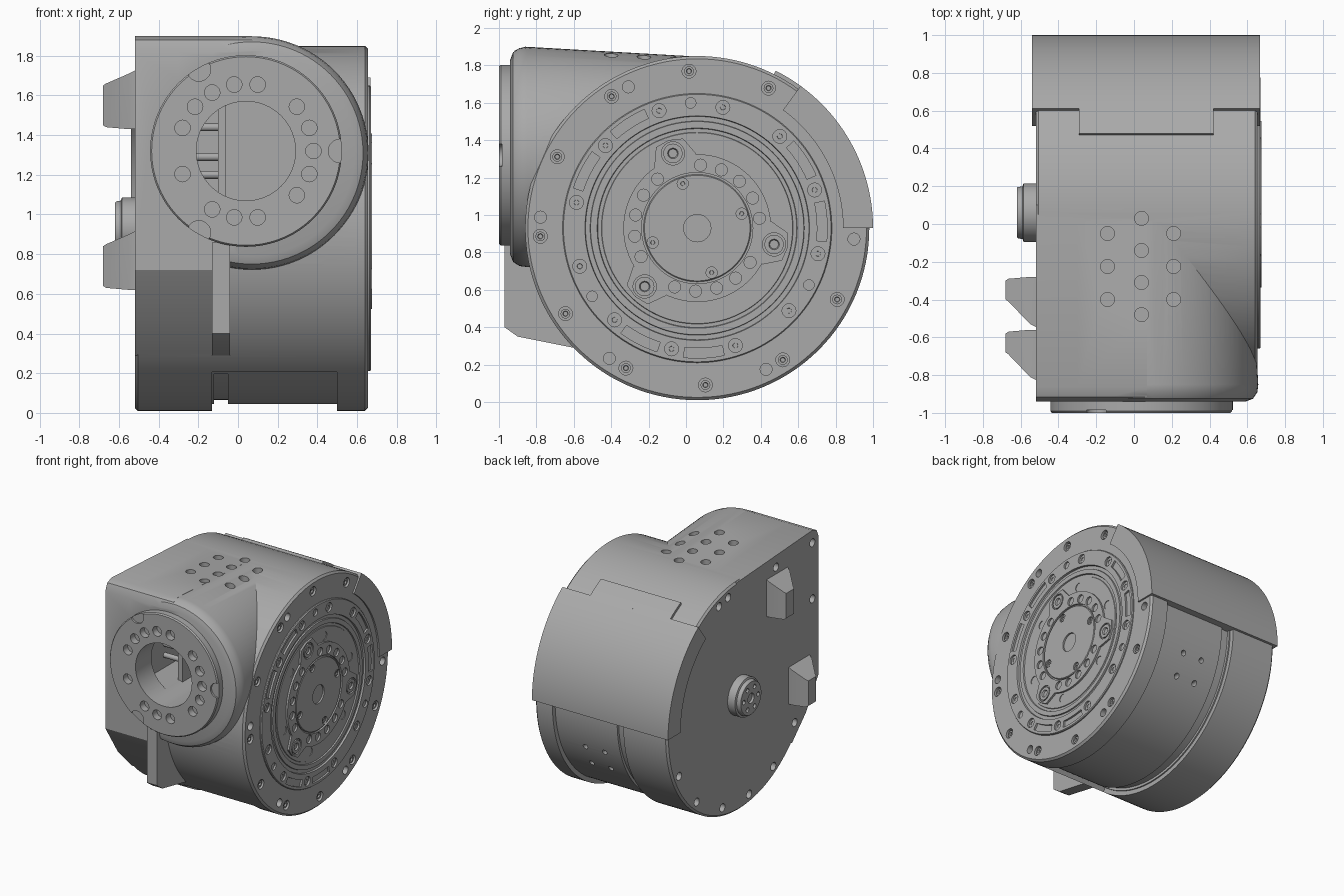
import bpy, bmesh
from math import cos, sin, radians, pi

if "Cube" in bpy.data.objects:
    bpy.data.objects.remove(bpy.data.objects["Cube"])

grey = bpy.data.materials.new("machined_grey")
grey.use_nodes = True
grey.diffuse_color = (0.4, 0.4, 0.4, 1)
grey.node_tree.nodes["Principled BSDF"].inputs["Base Color"].default_value = (0.4, 0.4, 0.4, 1)

CY, CZ = 0.06, 0.93        # drum axis
FX, FZ = 0.04, 1.32        # flange axis


# ---------- helpers ----------
def place(axis, u, v, w):
    return {"X": (w, u, v), "Y": (u, w, v), "Z": (u, v, w)}[axis]


def loft(axis, sections):
    return axis, sections


def prism(axis, pts, a, b):
    return loft(axis, [(pts, a), (pts, b)])


def circle(c, r, n):
    return [(c[0] + r * cos(2 * pi * i / n), c[1] + r * sin(2 * pi * i / n)) for i in range(n)]


def lathe(axis, c, profile, n=96):
    return loft(axis, [(circle(c, r, n), w) for r, w in profile])


def cyl(axis, c, r, a, b, n=20):
    return lathe(axis, c, [(r, a), (r, b)], n)


def box(x, y, z):
    return prism("Z", [(x[0], y[0]), (x[1], y[0]), (x[1], y[1]), (x[0], y[1])], *z)


def polar(r, deg):
    return CY + r * cos(radians(deg)), CZ + r * sin(radians(deg))


def sector(r0, r1, d0, d1, a, b, n=32):
    steps = [d0 + (d1 - d0) * i / n for i in range(n + 1)]
    return prism("X", [polar(r1, d) for d in steps] + [polar(r0, d) for d in reversed(steps)], a, b)


def solid(name, *parts):
    bm = bmesh.new()
    for axis, sections in parts:
        rings = [[bm.verts.new(place(axis, u, v, w)) for u, v in pts] for pts, w in sections]
        n = len(rings[0])
        for low, high in zip(rings, rings[1:]):
            for i in range(n):
                j = (i + 1) % n
                bm.faces.new((low[i], low[j], high[j], high[i]))
        bm.faces.new(rings[0])
        bm.faces.new(rings[-1])
    bmesh.ops.recalc_face_normals(bm, faces=bm.faces)
    mesh = bpy.data.meshes.new(name)
    bm.to_mesh(mesh)
    bm.free()
    mesh.materials.append(grey)
    obj = bpy.data.objects.new(name, mesh)
    bpy.context.collection.objects.link(obj)
    return obj


def combine(obj, operation, *tools):
    for parts in tools:
        tool = solid("cutter", *parts)
        tool.hide_render = True
        mod = obj.modifiers.new("bool", "BOOLEAN")
        mod.operation, mod.solver, mod.object = operation, "EXACT", tool
        bpy.context.view_layer.update()
        graph = bpy.context.evaluated_depsgraph_get()
        mesh = bpy.data.meshes.new_from_object(obj.evaluated_get(graph))
        obj.modifiers.clear()
        obj.data = mesh
        bpy.data.objects.remove(tool)


def head(c, r, a, b):
    return lathe("X", c, [(r, a), (r, b), (r * 0.55, b), (r * 0.45, b - 0.012)], 16)


# ---------- housing: drum, front block, boss and fin ----------
housing = solid("housing", lathe("X", (CY, CZ), [
    (0.905, -0.52), (0.92, -0.505), (0.92, 0.64), (0.905, 0.655)], 128))
side = [(-0.94, 0.72), (-0.78, 0.47), (-0.6, 0.29), (0, 0.6), (0.1, 1.845),
        (-0.86, 1.9), (-0.915, 1.88), (-0.94, 1.82)]
upper = [(-0.94, 1.31), (0, 1.31)] + side[4:]
boss = lathe("Y", (0.07, 1.31), [(0.52, -0.94), (0.56, -0.925), (0.583, -0.89),
                                 (0.588, -0.85), (0.535, 0.1)])
fin = [(-0.97, 0.86), (-0.97, 0.4), (-0.9, 0.35), (-0.5, 0.27), (-0.5, 0.86)]
combine(housing, "UNION",
        [prism("X", side, -0.52, -0.12)],
        [prism("X", upper, -0.3, 0.07)],
        [boss],
        [prism("X", fin, -0.13, -0.04)])

# recessed belt under the drum, front bore, inner pocket
combine(housing, "DIFFERENCE",
        [sector(0.885, 1.1, 232, 362, -0.13, 0.5, 64)],
        [sector(0.865, 1.1, 236, 362, -0.12, -0.05, 64)],
        [cyl("Y", (FX, FZ), 0.25, -1.1, -0.5, 64)],
        [box((-0.3, -0.08), (-0.8, -0.1), (1.1, 1.56))])

# vent holes, rim holes, side holes and belt holes
vents = [(x, y) for x in (-0.14, 0.21) for y in (-0.05, -0.225, -0.4)]
vents += [(0.04, y) for y in (0.03, -0.14, -0.31, -0.48)]
rim_bolts = [polar(0.84, 63 + 30 * i) for i in range(10)]
rim_holes = [polar(0.84, 116 + 60 * i) for i in range(5)]
side_holes = [polar(0.85, d) for d in (72, 80, 215, 240, 262, 285, 310, 335)]
side_holes += [(-0.86, 1.8), (-0.86, 1.35), (-0.4, 1.78)]
combine(housing, "DIFFERENCE",
        [cyl("Z", c, 0.037, 1.6, 2) for c in vents],
        [cyl("X", c, 0.037, 0.625, 0.7) for c in rim_bolts]
        + [cyl("X", c, 0.032, 0.58, 0.7) for c in rim_holes]
        + [cyl("X", c, 0.032, -0.6, -0.47) for c in side_holes]
        + [cyl("Y", (x, z), 0.02, 0.7, 1.1) for x in (0.1, 0.27) for z in (0.62, 0.46)])

# ---------- front flange ----------
flange = solid("front_flange", lathe("Y", (FX, FZ), [
    (0.483, -0.935), (0.483, -0.99), (0.475, -1.0)], 96))


def around(r, deg):
    return FX + r * cos(radians(deg)), FZ + r * sin(radians(deg))


half = [20, 41, 80, 100, 120, 160]
combine(flange, "DIFFERENCE",
        [cyl("Y", (FX, FZ), 0.25, -1.1, -0.9, 64)],
        [cyl("Y", around(0.34, d), 0.039, -1.1, -0.945) for d in [0, 139] + half + [-d for d in half]],
        [cyl("Y", around(0.475, d), 0.06, -1.1, -0.985) for d in (0, 120, 240)])

# parts seen through the bore
solid("inner_rods", *[cyl("X", (-0.5, z), 0.02, -0.3, -0.07) for z in (1.2, 1.29, 1.44)])
solid("inner_bracket", box((-0.1, -0.06), (-0.62, -0.48), (1.08, 1.56)))

# ---------- rear cover with tab ----------
solid("rear_cover", sector(0.78, 0.94, 0, 54, -0.54, 0.668, 40))
solid("rear_cover_tab", sector(0.9, 0.94, 53.5, 63.5, -0.29, 0.42, 12))

# ---------- output face ----------
face = solid("output_ring", lathe("X", (CY, CZ), [
    (0.72, 0.6), (0.72, 0.663), (0.715, 0.67), (0.6, 0.67), (0.595, 0.645), (0.575, 0.645),
    (0.57, 0.665), (0.535, 0.665), (0.53, 0.65), (0.515, 0.65), (0.51, 0.66), (0.03, 0.66)], 128))
ring_bolts = [polar(0.66, 18 + 30 * i) for i in range(12)]
plate_bolts = [polar(0.44, 18 + 60 * i) for i in range(6)]
combine(face, "DIFFERENCE",
        [cyl("X", c, 0.037, 0.635, 0.7) for c in ring_bolts]
        + [cyl("X", c, 0.033, 0.635, 0.7) for c in plate_bolts]
        + [cyl("X", polar(0.67, 93 + 120 * i), 0.028, 0.62, 0.7) for i in range(3)]
        + [sector(0.642, 0.695, d - 9, d + 9, 0.645, 0.7, 8) for d in (3, 33, 123, 153, 243, 273)])

# hub ring with three lugs
hub = solid("hub_ring", cyl("X", (CY, CZ), 0.395, 0.64, 0.675, 96))
lugs = [-12, 108, 228]
for d in lugs:
    lug = [polar(0.3, d - 17), polar(0.4, d - 17), polar(0.485, d - 9),
           polar(0.495, d), polar(0.485, d + 9), polar(0.4, d + 17), polar(0.3, d + 17)]
    combine(hub, "UNION", [prism("X", lug, 0.64, 0.675)])
combine(hub, "DIFFERENCE",
        [cyl("X", (CY, CZ), 0.297, 0.6, 0.7, 96)],
        [cyl("X", polar(0.337, 48 + 120 * k + 19.5 * i), 0.032, 0.6, 0.7)
         for k in range(3) for i in range(-2, 3)]
        + [cyl("X", polar(0.42, d), 0.062, 0.662, 0.7, 24) for d in lugs])

# centre cap
cap = solid("centre_cap", lathe("X", (CY, CZ), [(0.287, 0.64), (0.287, 0.668), (0.282, 0.673)], 96))
cap_bolts = [polar(0.25, 18 + 90 * i) for i in range(4)]
combine(cap, "DIFFERENCE",
        [cyl("X", (CY, CZ), 0.073, 0.66, 0.7, 32)]
        + [cyl("X", c, 0.03, 0.655, 0.7) for c in cap_bolts])

solid("bolt_heads",
      *[head(c, 0.026, 0.62, 0.645) for c in rim_bolts],
      *[head(c, 0.026, 0.63, 0.66) for c in ring_bolts],
      *[head(c, 0.024, 0.63, 0.655) for c in plate_bolts],
      *[head(c, 0.021, 0.65, 0.667) for c in cap_bolts],
      *[head(polar(0.42, d), 0.052, 0.65, 0.674) for d in lugs])

# ---------- side connector and mounting feet ----------
connector = solid("side_connector", lathe("X", (CY, CZ), [
    (0.155, -0.5), (0.155, -0.585), (0.14, -0.59), (0.135, -0.615), (0.13, -0.62)], 48))
combine(connector, "DIFFERENCE",
        [cyl("X", polar(0.09, 60 * i), 0.018, -0.7, -0.6, 12) for i in range(6)]
        + [cyl("X", (CY, CZ), 0.04, -0.7, -0.6)])


def rect(y0, y1, z0, z1):
    return [(y0, z0), (y1, z0), (y1, z1), (y0, z1)]


for name, y, z in (("upper_foot", -0.28, 1.43), ("lower_foot", -0.56, 0.62)):
    solid(name, loft("X", [
        (rect(y - 0.27, y, z, z + 0.3), -0.51),
        (rect(y - 0.25, y, z, z + 0.28), -0.55),
        (rect(y - 0.13, y - 0.01, z + 0.01, z + 0.23), -0.665),
        (rect(y - 0.12, y - 0.02, z + 0.02, z + 0.22), -0.68)]))

# ---------- shading ----------
for obj in bpy.context.scene.objects:
    obj.select_set(obj.type == "MESH")
bpy.context.view_layer.objects.active = housing
bpy.ops.object.shade_smooth_by_angle(angle=radians(30))
